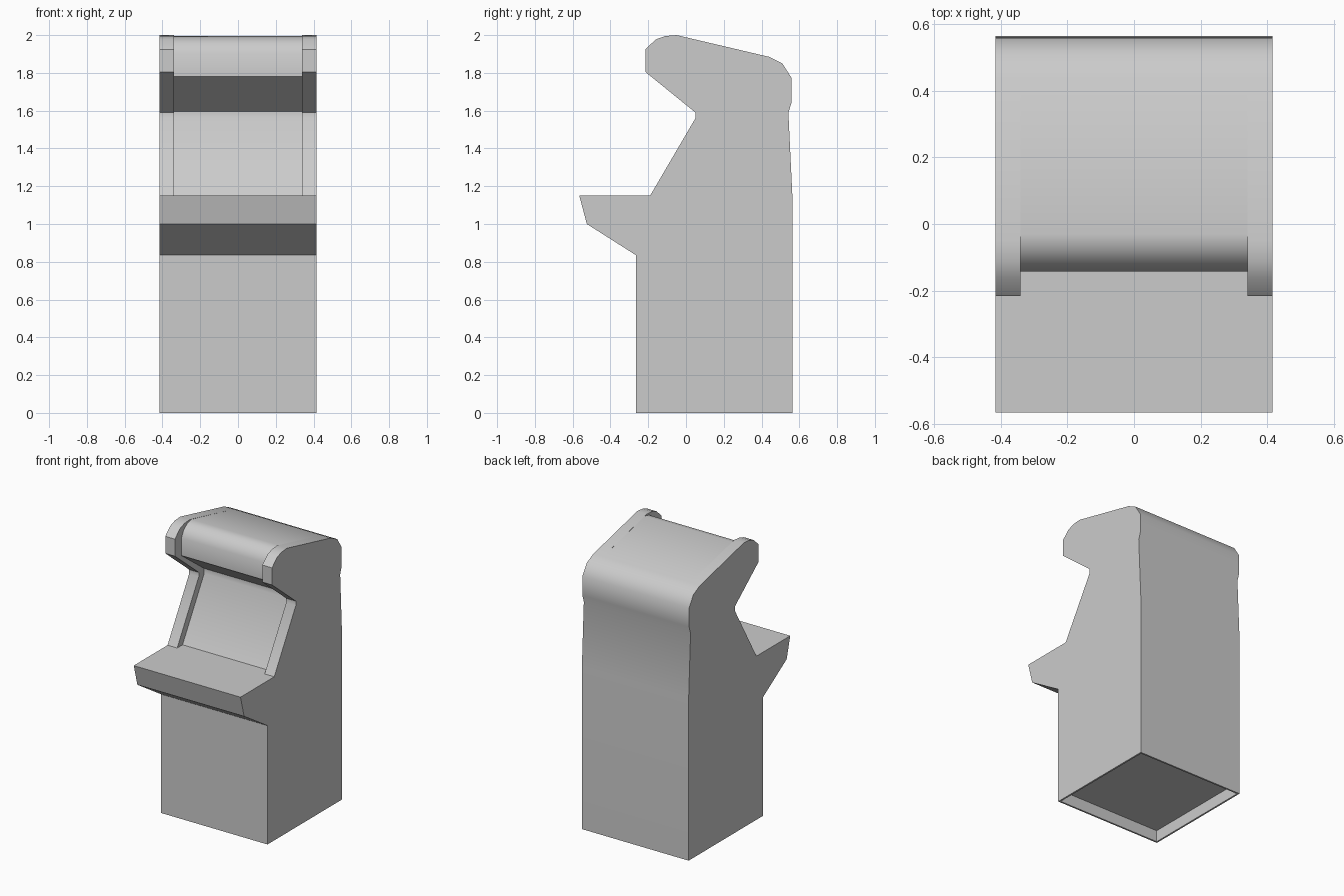
import bpy, bmesh, math

if "Cube" in bpy.data.objects:
    bpy.data.objects.remove(bpy.data.objects["Cube"])

HALF_W, POCKET_W = 0.415, 0.34

# cabinet side silhouette as (y, z), starting at the front foot
outer = [(-0.265, 0), (0.563, 0), (0.563, 1.15), (0.542, 1.59), (0.558, 1.64),
         (0.558, 1.775), (0.51, 1.85), (0.44, 1.885), (-0.05, 2.0), (-0.11, 1.995),
         (-0.16, 1.977), (-0.215, 1.925), (-0.215, 1.805), (0.05, 1.59), (0.05, 1.56),
         (-0.19, 1.15), (-0.565, 1.15), (-0.525, 1.0), (-0.265, 0.835)]

# same silhouette between the side panels: set-back marquee and screen
inner = list(outer)
inner[8:16] = [(-0.03, 1.994), (-0.075, 1.984), (-0.115, 1.955), (-0.143, 1.905),
               (-0.143, 1.782), (0.11, 1.595), (0.11, 1.56), (-0.13, 1.15)]

bm = bmesh.new()
cache = {}


def vert(x, p):
    key = (x, *p)
    if key not in cache:
        cache[key] = bm.verts.new(key)
    return cache[key]


def face(verts):
    verts = list(dict.fromkeys(verts))
    if len(verts) > 2:
        bm.faces.new(verts)


# skin the cross-sections from left to right, stepping in at the pocket
sections = [(-HALF_W, outer), (-POCKET_W, outer), (-POCKET_W, inner),
            (POCKET_W, inner), (POCKET_W, outer), (HALF_W, outer)]
n = len(outer)
for (xa, a), (xb, b) in zip(sections, sections[1:]):
    for i in range(n):
        j = (i + 1) % n
        face([vert(xa, a[i]), vert(xa, a[j]), vert(xb, b[j]), vert(xb, b[i])])
for x in (-HALF_W, HALF_W):
    face([vert(x, p) for p in outer])
bmesh.ops.dissolve_degenerate(bm, dist=1e-4, edges=bm.edges[:])
bmesh.ops.recalc_face_normals(bm, faces=bm.faces[:])

# hollow underside with a thin rim
base = [f for f in bm.faces if all(v.co.z < 1e-5 for v in f.verts)]
bmesh.ops.inset_region(bm, faces=base, thickness=0.012, use_even_offset=True)
bmesh.ops.inset_region(bm, faces=base, thickness=0.001, depth=-0.08, use_even_offset=True)

mesh = bpy.data.meshes.new("arcade_cabinet")
bm.to_mesh(mesh)
bm.free()
cabinet = bpy.data.objects.new("arcade_cabinet", mesh)
bpy.context.collection.objects.link(cabinet)
bpy.context.view_layer.objects.active = cabinet
cabinet.select_set(True)
bpy.ops.object.shade_smooth_by_angle(angle=math.radians(40))
